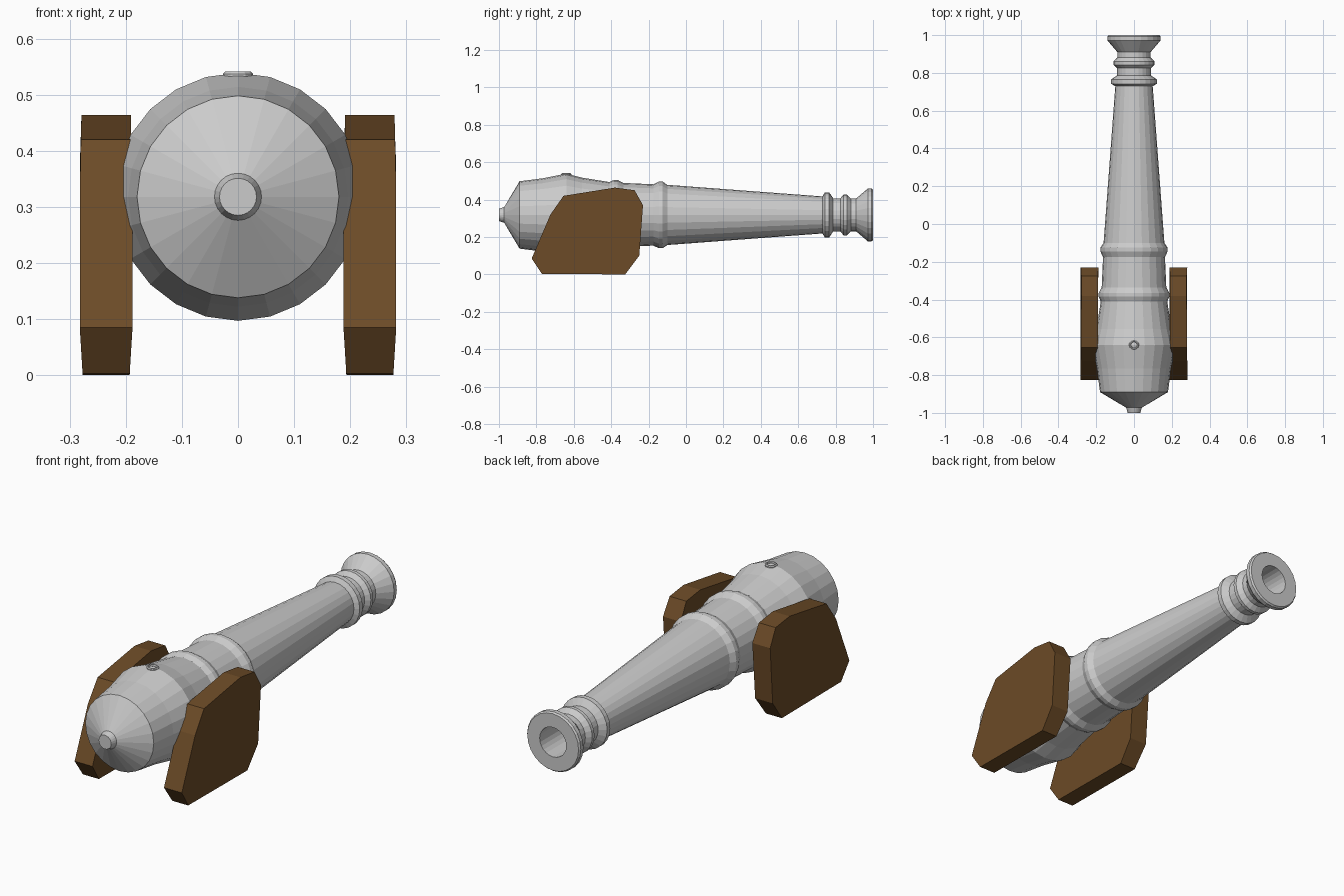
import bpy, bmesh, math
from mathutils import Vector, Matrix

if "Cube" in bpy.data.objects:
    bpy.data.objects.remove(bpy.data.objects["Cube"])

AXIS_Z = 0.318


def finish(name, bm, mat=None):
    bmesh.ops.remove_doubles(bm, verts=bm.verts, dist=1e-5)
    bmesh.ops.recalc_face_normals(bm, faces=bm.faces)
    me = bpy.data.meshes.new(name)
    bm.to_mesh(me)
    bm.free()
    if mat:
        me.materials.append(mat)
    ob = bpy.data.objects.new(name, me)
    bpy.context.collection.objects.link(ob)
    return ob


def lathe(name, profile, sides, matrix, closed=False):
    """Spin (height, radius) points round local z, then place with matrix."""
    bm = bmesh.new()
    vs = [bm.verts.new((0, r, h)) for h, r in profile]
    pairs = list(zip(vs, vs[1:] + vs[:1])) if closed else list(zip(vs, vs[1:]))
    edges = [bm.edges.new(p) for p in pairs]
    bmesh.ops.spin(bm, geom=vs + edges, cent=(0, 0, 0), axis=(0, 0, 1),
                   angle=2 * math.pi, steps=sides, use_merge=True)
    bm.transform(matrix)
    return finish(name, bm)


# Barrel: breech knob, swelling, reinforcing rings, muzzle flare, then bore
barrel_profile = [
    (-1.0, 0), (-1.0, 0.033), (-0.972, 0.042), (-0.89, 0.18), (-0.765, 0.196),
    (-0.64, 0.221), (-0.555, 0.199), (-0.41, 0.176), (-0.385, 0.187),
    (-0.365, 0.187), (-0.335, 0.171), (-0.175, 0.164), (-0.145, 0.178),
    (-0.125, 0.178), (-0.10, 0.161), (0.73, 0.099), (0.742, 0.121),
    (0.765, 0.121), (0.787, 0.089), (0.825, 0.089), (0.843, 0.109),
    (0.86, 0.109), (0.882, 0.088), (0.91, 0.088), (0.972, 0.141),
    (0.992, 0.141), (1.0, 0.135), (1.0, 0.07), (0.40, 0.07), (0.40, 0)]
lathe("cannon_barrel", barrel_profile, 24,
      Matrix.Translation((0, 0, AXIS_Z)) @ Matrix.Rotation(-math.pi / 2, 4, 'X'))

# Touch hole rim on top of the breech
rim = [(-0.015, 0.027), (0.0, 0.027), (0.004, 0.023), (0.004, 0.018), (-0.006, 0.014), (-0.015, 0.014)]
lathe("touch_hole_rim", rim, 12, Matrix.Translation((0, -0.64, 0.537)), closed=True)

# Wooden side cheeks: (y, z, edge inset)
wood = bpy.data.materials.new("dark_wood")
wood.diffuse_color = (0.15, 0.07, 0.02, 1)
wood.use_nodes = True
wood.node_tree.nodes["Principled BSDF"].inputs["Base Color"].default_value = wood.diffuse_color
outline = [(-0.825, 0.085, 0), (-0.77, 0.003, 0.005), (-0.325, 0, 0.005),
           (-0.25, 0.10, 0.001), (-0.23, 0.37, 0), (-0.275, 0.45, 0.003),
           (-0.38, 0.464, 0.003), (-0.655, 0.42, 0.002), (-0.725, 0.32, 0)]
for side, sx in (("left", -1), ("right", 1)):
    bm = bmesh.new()
    inner = [bm.verts.new((sx * (0.188 + i), y, z)) for y, z, i in outline]
    outer = [bm.verts.new((sx * (0.282 - i), y, z)) for y, z, i in outline]
    bm.faces.new(inner)
    bm.faces.new(outer)
    n = len(outline)
    for k in range(n):
        j = (k + 1) % n
        bm.faces.new((inner[k], inner[j], outer[j], outer[k]))
    finish(side + "_carriage_cheek", bm, wood)
